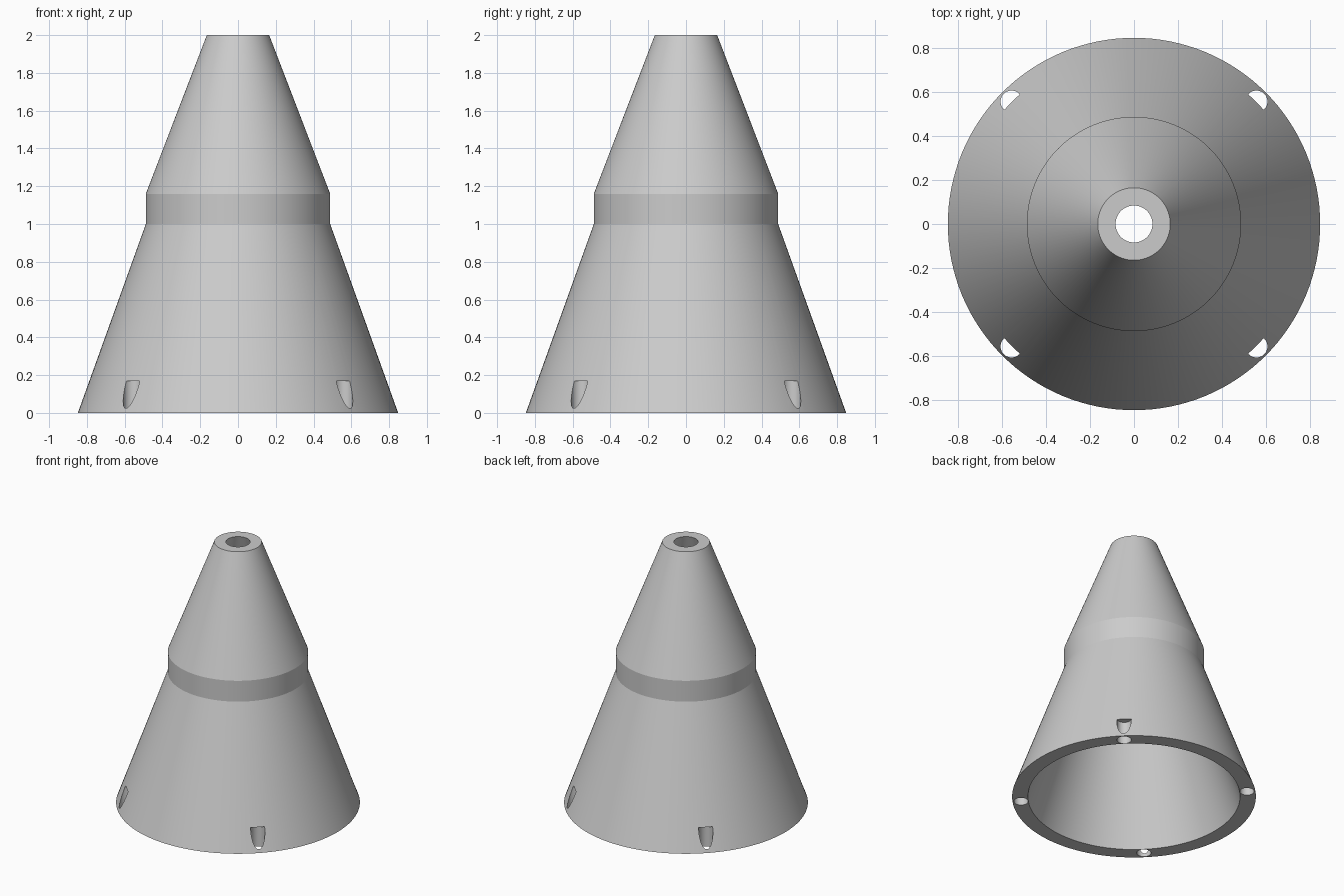
import bpy, bmesh, math

cube = bpy.data.objects.get("Cube")
if cube:
    bpy.data.objects.remove(cube, do_unlink=True)

SEGMENTS = 128

grey = bpy.data.materials.new("light grey")
grey.use_nodes = True
colour = (0.6, 0.6, 0.6, 1)
grey.diffuse_color = colour
grey.node_tree.nodes["Principled BSDF"].inputs["Base Color"].default_value = colour


def add_object(name, bm):
    bmesh.ops.recalc_face_normals(bm, faces=bm.faces)
    mesh = bpy.data.meshes.new(name)
    bm.to_mesh(mesh)
    bm.free()
    mesh.materials.append(grey)
    obj = bpy.data.objects.new(name, mesh)
    bpy.context.collection.objects.link(obj)
    return obj


# Hollow stepped cone: closed (radius, height) wall section turned about z
outer = [(0.848, 0), (0.488, 1), (0.488, 1.16), (0.165, 2)]
inner = [(0.084, 2), (0.385, 1.16), (0.385, 1), (0.738, 0)]
bm = bmesh.new()
section = [bm.verts.new((r, 0, z)) for r, z in outer + inner]
edges = [bm.edges.new((a, b)) for a, b in zip(section, section[1:] + section[:1])]
bmesh.ops.spin(bm, geom=section + edges, cent=(0, 0, 0), axis=(0, 0, 1),
               angle=math.tau, steps=SEGMENTS, use_duplicate=False)
bmesh.ops.remove_doubles(bm, verts=bm.verts, dist=0.0001)
cone = add_object("hollow_cone", bm)

# Four vertical screw holes that break through the sloping wall
HOLE_TOP, HOLE_RADIUS, RING_RADIUS = 0.17, 0.05, 0.789
bm = bmesh.new()
for i in range(4):
    made = bmesh.ops.create_cone(bm, cap_ends=True, segments=32, radius1=HOLE_RADIUS,
                                 radius2=HOLE_RADIUS, depth=2 * HOLE_TOP)
    angle = math.pi / 4 + i * math.pi / 2
    bmesh.ops.translate(bm, verts=made["verts"],
                        vec=(RING_RADIUS * math.cos(angle), RING_RADIUS * math.sin(angle), 0))
cutter = add_object("screw_hole_cutter", bm)
cutter.hide_render = True

cut = cone.modifiers.new("screw holes", 'BOOLEAN')
cut.operation = 'DIFFERENCE'
cut.solver = 'EXACT'
cut.object = cutter

bpy.context.view_layer.objects.active = cone
cone.select_set(True)
cutter.select_set(False)
bpy.ops.object.modifier_apply(modifier=cut.name)
bpy.data.objects.remove(cutter, do_unlink=True)
bpy.ops.object.shade_smooth_by_angle(angle=math.radians(15))
